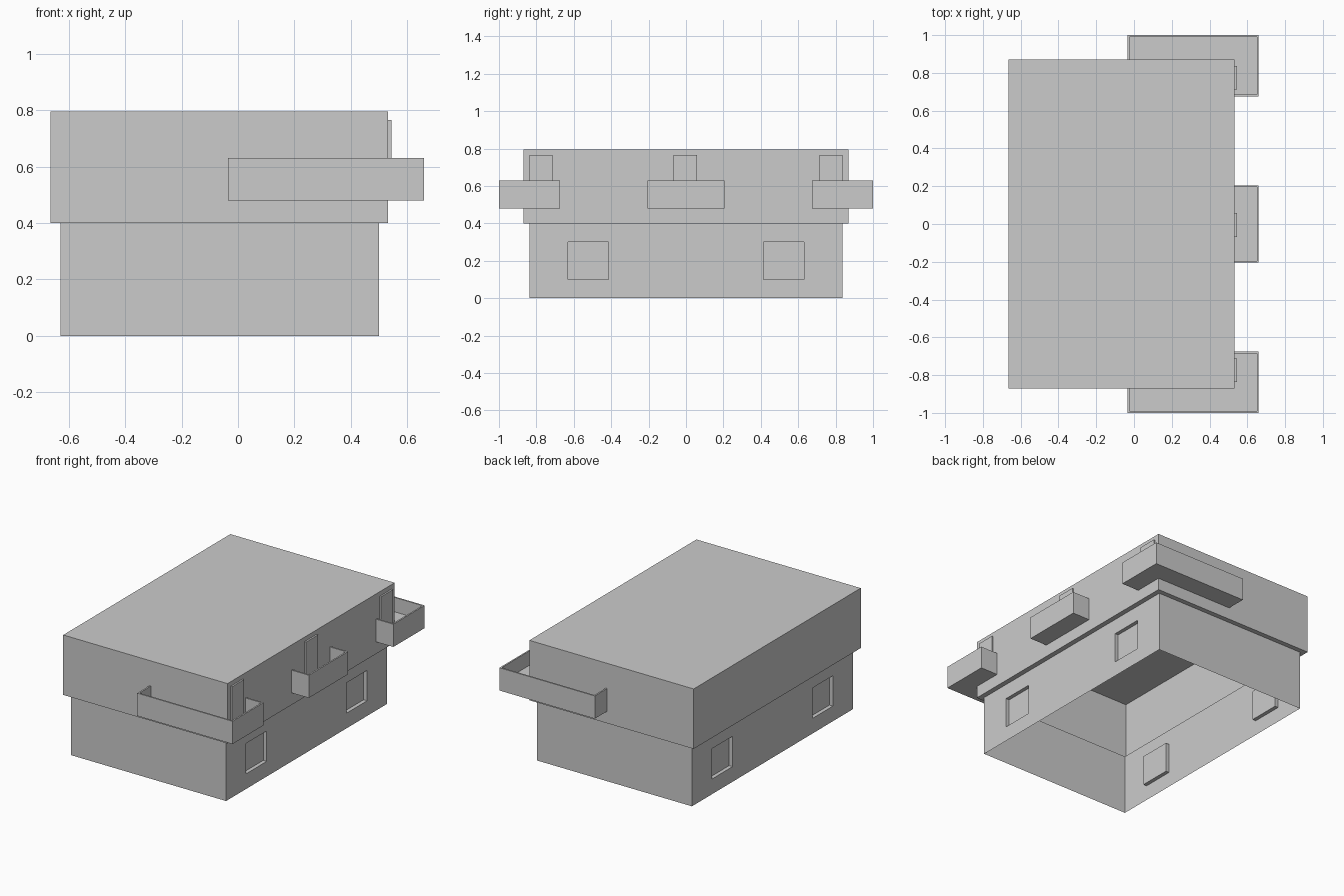
import bpy, bmesh
from mathutils import Vector

if "Cube" in bpy.data.objects:
    bpy.data.objects.remove(bpy.data.objects["Cube"])

# Main measurements
LX0, LX1, LY = -0.63, 0.50, 0.838      # ground floor footprint
UX0, UX1, UY = -0.665, 0.533, 0.87     # upper floor footprint
Z_MID, Z_TOP = 0.40, 0.795
B_LOW, B_FLOOR, B_TOP = 0.48, 0.535, 0.63   # balcony heights
RAIL = 0.01


def finish(bm, name, mirror_y=False):
    bmesh.ops.remove_doubles(bm, verts=bm.verts, dist=1e-5)
    bmesh.ops.recalc_face_normals(bm, faces=bm.faces)
    me = bpy.data.meshes.new(name)
    bm.to_mesh(me)
    bm.free()
    ob = bpy.data.objects.new(name, me)
    bpy.context.collection.objects.link(ob)
    if mirror_y:
        mod = ob.modifiers.new("mirror", "MIRROR")
        mod.use_axis = (False, True, False)
        mod.use_clip = False
        mod.use_mirror_merge = False
    return ob


def poly(bm, pts):
    return bm.faces.new([bm.verts.new(p) for p in pts])


def strip(bm, a, b, closed=False):
    """Quads between two matching point paths."""
    n = len(a)
    for i in range(n if closed else n - 1):
        j = (i + 1) % n
        poly(bm, [a[i], a[j], b[j], b[i]])


def at(path, z):
    return [(x, y, z) for x, y in path]


# House: one thin stepped shell, open at the bottom
def house():
    bm = bmesh.new()
    low = [(LX0, -LY), (LX1, -LY), (LX1, LY), (LX0, LY)]
    up = [(UX0, -UY), (UX1, -UY), (UX1, UY), (UX0, UY)]
    rings = [at(low, 0), at(low, Z_MID), at(up, Z_MID), at(up, Z_TOP)]
    for a, b in zip(rings, rings[1:]):
        strip(bm, a, b, True)
    poly(bm, rings[-1])
    bmesh.ops.remove_doubles(bm, verts=bm.verts, dist=1e-5)

    # Recessed windows in both long walls of the ground floor
    def side_walls():
        return [f for f in bm.faces
                if all(v.co.z < Z_MID + 1e-4 for v in f.verts)
                and any(v.co.z < Z_MID - 1e-4 for v in f.verts)
                and abs(f.normal.x) > 0.9]
    cuts = [((0, y, 0), (0, 1, 0)) for y in (-0.63, -0.415, 0.415, 0.63)]
    cuts += [((0, 0, z), (0, 0, 1)) for z in (0.10, 0.30)]
    for co, no in cuts:
        bm.normal_update()
        fs = side_walls()
        geom = fs + list({e for f in fs for e in f.edges}) \
                  + list({v for f in fs for v in f.verts})
        bmesh.ops.bisect_plane(bm, geom=geom, dist=1e-5,
                               plane_co=co, plane_no=no)
    bm.normal_update()
    panes = [f for f in side_walls()
             if 0.42 < abs(f.calc_center_median().y) < 0.62
             and 0.11 < f.calc_center_median().z < 0.29]
    for f in bmesh.ops.extrude_discrete_faces(bm, faces=panes)["faces"]:
        side = 1 if f.calc_center_median().x > 0 else -1
        for v in f.verts:
            v.co += Vector((-0.025 * side, 0, 0))
    finish(bm, "house_shell")


# Balcony: outer and inner paths both start and end on the house wall
def balcony(name, outer, inner, wall, mirror_y=False):
    bm = bmesh.new()
    strip(bm, at(outer, B_LOW), at(outer, B_TOP))
    strip(bm, at(outer, B_TOP), at(inner, B_TOP))
    strip(bm, at(inner, B_TOP), at(inner, B_FLOOR))
    poly(bm, at(inner + wall, B_FLOOR))
    poly(bm, at(outer + wall, B_LOW))
    finish(bm, name, mirror_y)


# Door slab standing slightly proud of the upper wall
def door(name, y, mirror_y=False):
    bm = bmesh.new()
    bmesh.ops.create_cube(bm, size=1)
    for v in bm.verts:
        v.co = (UX1 + 0.005 + v.co.x * 0.012, y + v.co.y * 0.125,
                (B_FLOOR + 0.765) / 2 + v.co.z * (0.765 - B_FLOOR))
    finish(bm, name, mirror_y)


house()

BX, BY, T = 0.66, 0.205, RAIL
balcony("middle_balcony",
        [(UX1, -BY), (BX, -BY), (BX, BY), (UX1, BY)],
        [(UX1, -BY + T), (BX - T, -BY + T), (BX - T, BY - T), (UX1, BY - T)],
        [])
balcony("corner_balconies",
        [(UX1, 0.675), (BX, 0.675), (BX, 1), (-0.035, 1), (-0.035, UY)],
        [(UX1, 0.675 + T), (BX - T, 0.675 + T), (BX - T, 1 - T),
         (-0.035 + T, 1 - T), (-0.035 + T, UY)],
        [(UX1, UY)], mirror_y=True)

door("middle_door", -0.005)
door("corner_doors", 0.775, mirror_y=True)
